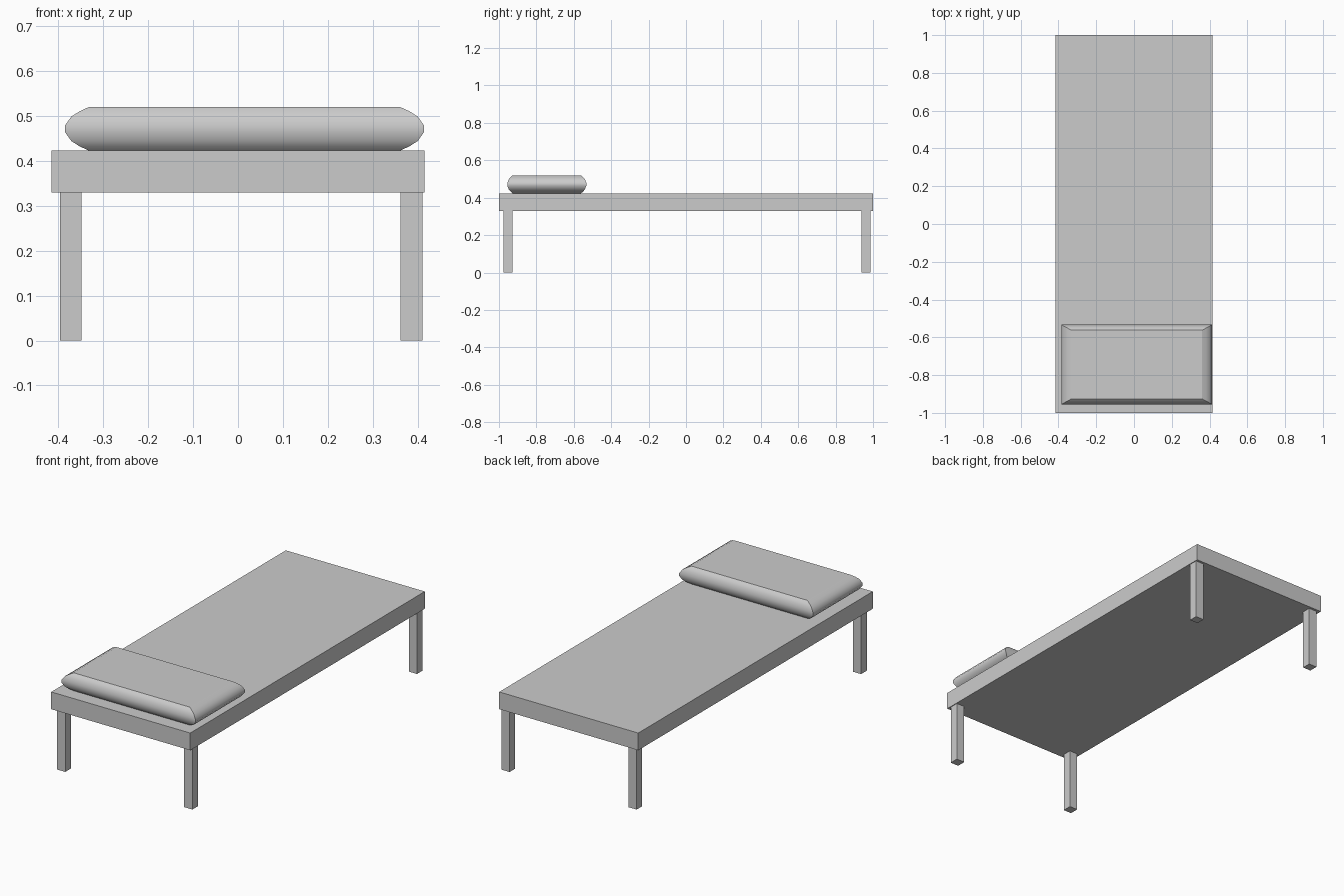
import bpy
import bmesh

cube = bpy.data.objects.get("Cube")
if cube:
    bpy.data.objects.remove(cube, do_unlink=True)

# One plain grey for the whole bed
grey = bpy.data.materials.new("plain_grey")
grey.use_nodes = True
colour = (0.6, 0.6, 0.6, 1)
grey.diffuse_color = colour
grey.node_tree.nodes["Principled BSDF"].inputs["Base Color"].default_value = colour


def add_object(name, bm):
    bmesh.ops.recalc_face_normals(bm, faces=bm.faces)
    mesh = bpy.data.meshes.new(name)
    bm.to_mesh(mesh)
    bm.free()
    mesh.materials.append(grey)
    obj = bpy.data.objects.new(name, mesh)
    bpy.context.collection.objects.link(obj)
    return obj


def box(name, x, y, z):
    """Box from (low, high) ranges."""
    bm = bmesh.new()
    bmesh.ops.create_cube(bm, size=1)
    for v in bm.verts:
        for axis, (low, high) in enumerate((x, y, z)):
            v.co[axis] = high if v.co[axis] > 0 else low
    return add_object(name, bm)


def cushion(name, x, y, z, inset_x, inset_y, profile):
    """Stack of rectangles with rounded sides, mitred corners and flat caps."""
    bm = bmesh.new()
    rings = []
    for out, height in profile:
        dx, dy = inset_x * (1 - out), inset_y * (1 - out)
        level = z[0] + (z[1] - z[0]) * height
        corners = ((x[0] + dx, y[0] + dy), (x[1] - dx, y[0] + dy),
                   (x[1] - dx, y[1] - dy), (x[0] + dx, y[1] - dy))
        rings.append([bm.verts.new((cx, cy, level)) for cx, cy in corners])
    for lower, upper in zip(rings, rings[1:]):
        for i in range(4):
            j = (i + 1) % 4
            side = bm.faces.new((lower[i], lower[j], upper[j], upper[i]))
            side.smooth = True
            # Crisp mitre line at each corner
            bm.edges.get((lower[i], upper[i])).smooth = False
    for ring in (rings[0], rings[-1]):
        cap = bm.faces.new(ring)
        for edge in cap.edges:
            edge.smooth = False
    return add_object(name, bm)


# Bed slab
box("bed_base", (-0.415, 0.415), (-1, 1), (0.33, 0.423))

# Four square legs
for side, x in (("right", (-0.396, -0.348)), ("left", (0.362, 0.411))):
    for end, y in (("front", (-0.976, -0.927)), ("back", (0.939, 0.987))):
        box(f"{end}_{side}_leg", x, y, (0, 0.33))

# Pillow at the front end
cushion("pillow", (-0.385, 0.414), (-0.955, -0.533), (0.423, 0.52), 0.053, 0.029,
        ((0, 0), (0.4, 0.1), (0.74, 0.22), (1, 0.42),
         (1, 0.58), (0.74, 0.78), (0.4, 0.9), (0, 1)))
